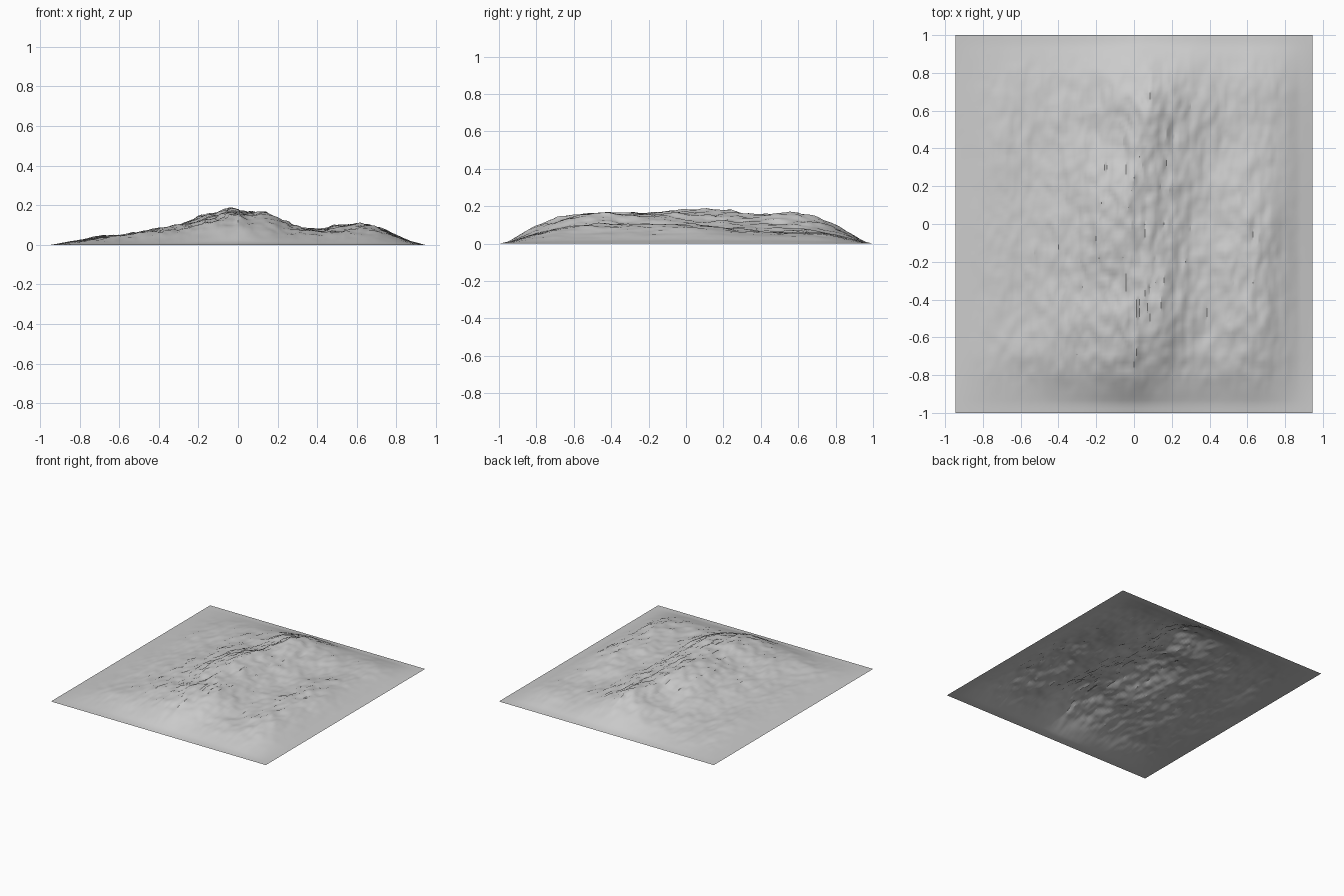
import bpy, bmesh, math
from mathutils import noise, Vector

if "Cube" in bpy.data.objects:
    bpy.data.objects.remove(bpy.data.objects["Cube"])

HX, HY = 0.945, 1.0
NX, NY = 132, 90

# Cross-section of the range, west to east
SECTION = [(-0.945, 0), (-0.9, .008), (-.8, .026), (-.68, .042), (-.6, .048), (-.5, .066),
           (-.4, .086), (-.3, .104), (-.2, .142), (-.1, .174), (-.03, .188), (.04, .164),
           (.1, .145), (.18, .122), (.3, .096), (.4, .086), (.5, .088), (.6, .095),
           (.7, .082), (.8, .05), (.87, .02), (.945, 0)]
# Height along the range, south to north
ALONG = [(-1, 0), (-.95, .06), (-.9, .22), (-.8, .52), (-.7, .73), (-.55, .82), (-.35, .87),
         (-.15, .97), (0, 1), (.2, .95), (.4, .86), (.6, .83), (.7, .73), (.8, .53),
         (.9, .24), (.95, .07), (1, 0)]
# Sideways wander of the main crest
CREST = [(-1, .04), (-.7, .03), (-.4, .05), (-.15, .01), (.1, 0), (.3, .04),
         (.5, .11), (.7, .12), (1, .06)]


def lookup(table, t):
    for (a, va), (b, vb) in zip(table, table[1:]):
        if t <= b:
            k = max(0, (t - a) / (b - a))
            return va + (vb - va) * k
    return table[-1][1]


def bump(x, y, cx, cy, sx, sy):
    return math.exp(-((x - cx) / sx) ** 2 - ((y - cy) / sy) ** 2)


def smooth(t):
    t = min(1, max(0, t))
    return t * t * (3 - 2 * t)


def height(x, y):
    mask = smooth((HX - abs(x)) / .3) * smooth((HY - abs(y)) / .3)
    # Mountain mass, crest shifted only away from the borders
    shift = lookup(CREST, y) * smooth((HX - abs(x)) / .7)
    z = lookup(SECTION, x - shift) * lookup(ALONG, y)
    # Spurs and hollows
    z += mask * (.024 * bump(x, y, .60, -.3, .14, .45)
                 - .018 * bump(x, y, .55, .5, .25, .35)
                 + .022 * bump(x, y, .17, -.4, .08, .25)
                 + .012 * bump(x, y, -.68, .45, .07, .25)
                 + .018 * bump(x, y, -.4, -.55, .25, .25)
                 - .012 * bump(x, y, .38, .1, .12, .3))
    # Roughness, stretched along the range
    rough = (.020 * noise.noise(Vector((x * 5, y * 3, 3.1)))
             + .013 * noise.noise(Vector((x * 13, y * 7, 7.7)))
             + .010 * noise.noise(Vector((x * 31, y * 16, 1.3)))
             + .004 * noise.noise(Vector((x * 61, y * 31, 5.9))))
    strength = min(1.1, .25 + z * 6)
    return max(0, z + mask * strength * rough)


# Terrain sheet
bm = bmesh.new()
rows = []
for j in range(NY + 1):
    y = -HY + 2 * HY * j / NY
    rows.append([bm.verts.new((x, y, height(x, y)))
                 for x in (-HX + 2 * HX * i / NX for i in range(NX + 1))])
for a, b in zip(rows, rows[1:]):
    for i in range(NX):
        bm.faces.new((a[i], a[i + 1], b[i + 1], b[i]))
mesh = bpy.data.meshes.new("mountain_terrain")
bm.to_mesh(mesh)
bm.free()
terrain = bpy.data.objects.new("mountain_terrain", mesh)
bpy.context.collection.objects.link(terrain)
bpy.context.view_layer.objects.active = terrain
terrain.select_set(True)
bpy.ops.object.shade_smooth_by_angle(angle=math.radians(30))
